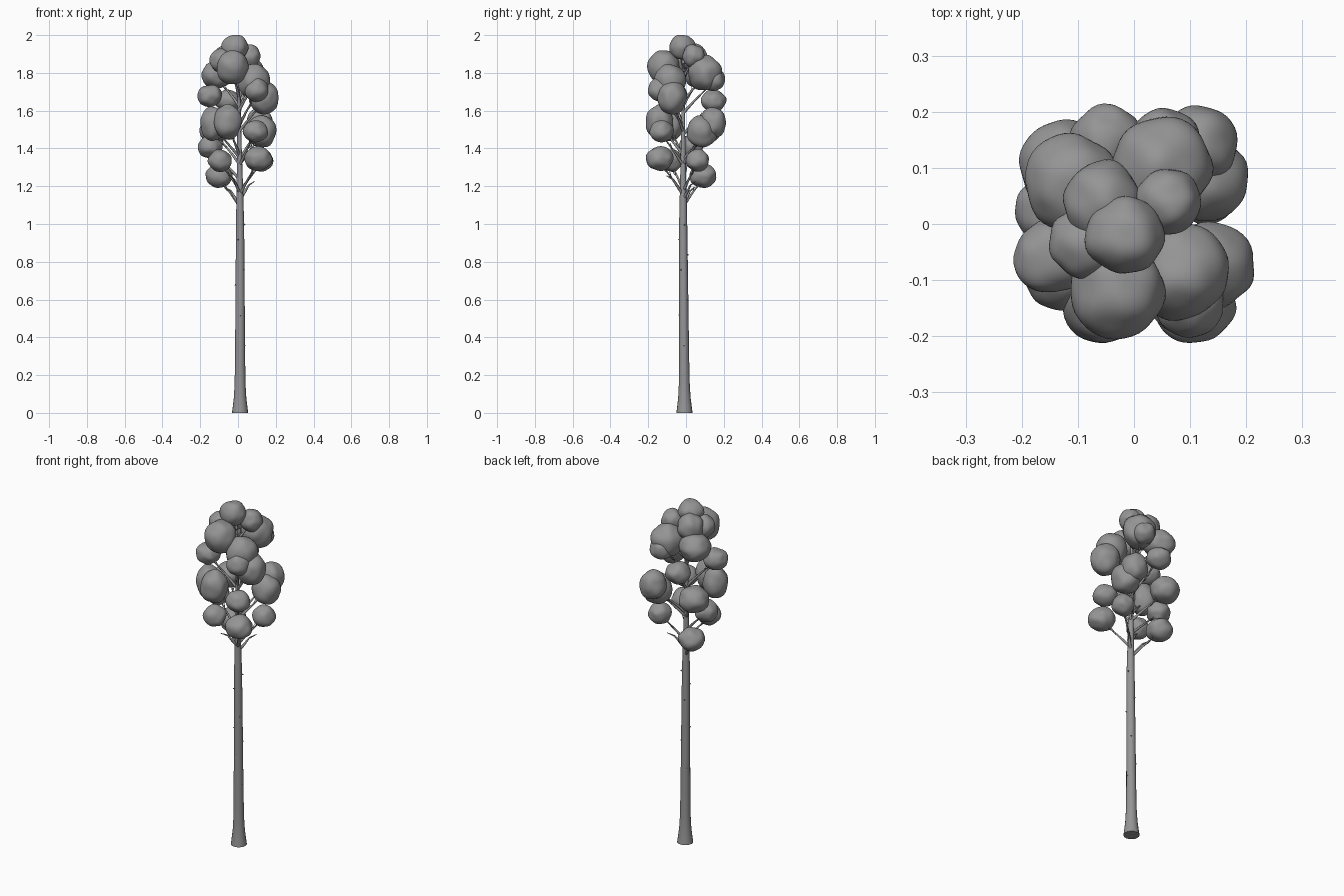
import bpy, bmesh, math, random
from mathutils import Vector, noise

random.seed(4)
cube = bpy.data.objects.get("Cube")
if cube:
    bpy.data.objects.remove(cube, do_unlink=True)


def material(name, grey):
    m = bpy.data.materials.new(name)
    m.use_nodes = True
    m.diffuse_color = (grey, grey, grey, 1)
    m.node_tree.nodes["Principled BSDF"].inputs["Base Color"].default_value = (grey, grey, grey, 1)
    return m


GREY = material("plain grey", 0.3)


def add_mesh(name, mesh):
    obj = bpy.data.objects.new(name, mesh)
    bpy.context.scene.collection.objects.link(obj)
    mesh.materials.append(GREY)
    bpy.ops.object.select_all(action="DESELECT")
    obj.select_set(True)
    bpy.context.view_layer.objects.active = obj
    bpy.ops.object.shade_smooth_by_angle(angle=math.radians(50))


def tubes(name, paths, sides):
    """Tapered tubes; each path is a list of (point, radius)."""
    bm = bmesh.new()
    for path in paths:
        rings = []
        for i, (p, r) in enumerate(path):
            a, b = path[max(i - 1, 0)][0], path[min(i + 1, len(path) - 1)][0]
            turn = Vector((0, 0, 1)).rotation_difference(Vector(b) - Vector(a))
            ring = []
            for k in range(sides):
                t = math.tau * k / sides
                ring.append(bm.verts.new(Vector(p) + turn @ Vector((r * math.cos(t), r * math.sin(t), 0))))
            rings.append(ring)
        for lo, hi in zip(rings, rings[1:]):
            for k in range(sides):
                n = (k + 1) % sides
                bm.faces.new((lo[k], lo[n], hi[n], hi[k]))
        bm.faces.new(rings[0][::-1])
        bm.faces.new(rings[-1])
    mesh = bpy.data.meshes.new(name)
    bm.to_mesh(mesh)
    bm.free()
    add_mesh(name, mesh)


# Trunk with a flared foot, thinning out inside the crown
def trunk_centre(z):
    return Vector((0.011 - 0.006 * z * max(z - 1, 0), -0.008 - 0.007 * min(z, 1), z))


profile = [(0, .043), (.03, .039), (.08, .033), (.15, .029), (.3, .0265), (.6, .0245),
           (1, .0215), (1.2, .017), (1.4, .012), (1.6, .009), (1.88, .004)]
tubes("trunk", [[(trunk_centre(z), r) for z, r in profile]], 16)

# Short broken stubs on the bare trunk
stubs = []
for i in range(9):
    z = 0.35 + i * 0.08
    a = i * 2.4
    c = trunk_centre(z)
    out = Vector((math.cos(a), math.sin(a), 0.3))
    stubs.append([(c, .005), (c + out * 0.028, .0035)])
tubes("trunk_stubs", stubs, 6)

# Leaf clumps: x, y, z, half width, half height
clumps = [
    (-.10, .09, 1.255, .069, .062), (.105, -.14, 1.345, .072, .062),
    (-.095, -.08, 1.335, .06, .057), (.125, .06, 1.338, .06, .058),
    (-.148, .025, 1.41, .062, .06), (.125, .085, 1.49, .077, .085),
    (.115, .14, 1.535, .07, .08), (.09, -.13, 1.49, .064, .056),
    (-.13, -.085, 1.53, .067, .09), (-.055, -.14, 1.54, .072, .09),
    (-.125, .105, 1.5, .078, .07), (-.15, -.06, 1.68, .064, .058),
    (.138, -.075, 1.67, .076, .086), (.085, -.085, 1.755, .084, .09),
    (.1, -.14, 1.71, .06, .06), (-.05, .145, 1.65, .066, .058),
    (.05, .1, 1.8, .088, .09), (.055, .145, 1.765, .06, .06),
    (.06, .04, 1.89, .058, .06),
    (-.015, -.02, 1.935, .068, .066), (-.055, .04, 1.88, .07, .075),
    (-.03, -.12, 1.83, .084, .088), (-.11, .075, 1.79, .084, .072),
    (-.09, -.035, 1.865, .06, .064),
]


def clump(number, x, y, z, w, h):
    bm = bmesh.new()
    bmesh.ops.create_icosphere(bm, subdivisions=4, radius=1)
    seed = Vector((number * 7.3, number * 2.9, number))
    for v in bm.verts:
        d = v.co.normalized()
        bump = 1.02 + 0.11 * noise.noise(d * 1.4 + seed)
        v.co = Vector((d.x * w, d.y * w, d.z * h)) * bump + Vector((x, y, z))
    mesh = bpy.data.meshes.new("leaf_clump")
    bm.to_mesh(mesh)
    bm.free()
    add_mesh("leaf_clump_%02d" % number, mesh)


for i, c in enumerate(clumps):
    clump(i + 1, *c)

# Branches leave the trunk, sweep outward and rise into each clump
branches, twigs = [], []
for x, y, z, w, h in clumps:
    tip = Vector((x, y, z - 0.3 * h))
    reach = math.hypot(x, y)
    start = trunk_centre(z - 0.07 - 0.7 * reach)
    bend = start.lerp(tip, 0.45) + Vector((0, 0, 0.012))
    path = []
    for k in range(7):
        t = k / 6
        p = start * (1 - t) ** 2 + bend * 2 * t * (1 - t) + tip * t * t
        path.append((p, 0.0065 * (1 - t) + 0.002))
    branches.append(path)
    # Side twigs forking off the outer half
    for k, side in ((3, 1), (4, -1)):
        p = path[k][0]
        out = (tip - start).normalized()
        across = Vector((-out.y, out.x, 0)) * side * 0.6
        end = p + (out + across).normalized() * 0.045 + Vector((0, 0, random.uniform(0, .015)))
        twigs.append([(p, .003), (p.lerp(end, .5) - Vector((0, 0, .004)), .0024), (end, .0012)])
tubes("branches", branches, 8)
tubes("twigs", twigs, 5)

# Bare lower boughs under the crown
boughs = []
up = Vector((0, 0, 1))
for a, z in ((2.5, 1.1), (0.7, 1.13), (4.2, 1.16)):
    c = trunk_centre(z)
    out = Vector((math.cos(a), math.sin(a), 0))
    boughs.append([(c, .009), (c + out * .03 + up * .035, .007),
                   (c + out * .06 + up * .075, .0045), (c + out * .1 + up * .095, .002)])
tubes("bare_boughs", boughs, 8)
